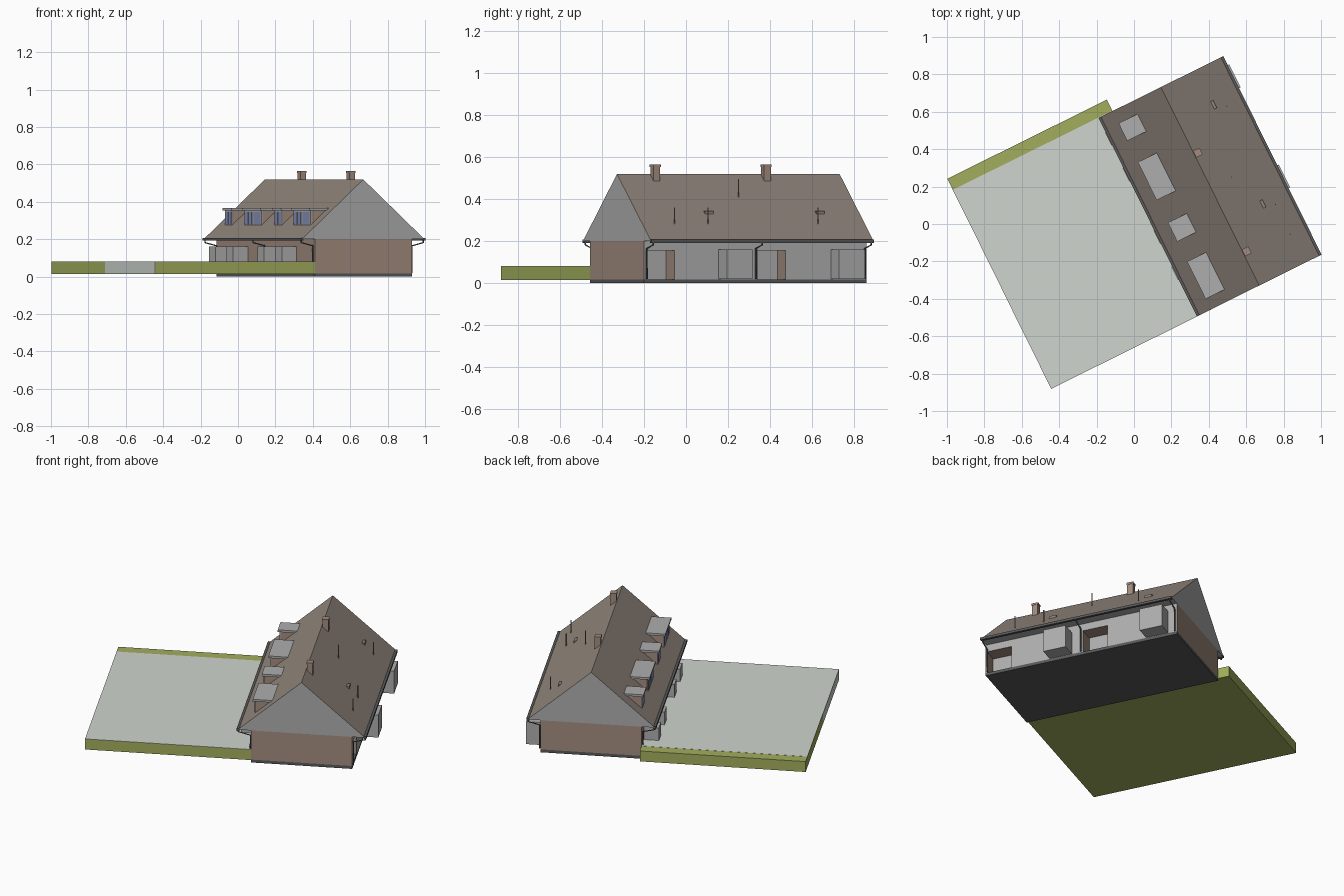
import bpy, bmesh, math
from mathutils import Vector

if "Cube" in bpy.data.objects:
    bpy.data.objects.remove(bpy.data.objects["Cube"])

ANG = math.radians(26.36)   # whole plot is turned about z


def mat(name, rgb):
    m = bpy.data.materials.new(name)
    m.diffuse_color = (*rgb, 1)
    m.use_nodes = True
    m.node_tree.nodes["Principled BSDF"].inputs["Base Color"].default_value = m.diffuse_color
    return m


BRICK = mat("brick", (0.36, 0.26, 0.21))
TILE = mat("roof_tile", (0.28, 0.235, 0.2))
GREEN = mat("hedge_green", (0.36, 0.42, 0.11))
LAWN = mat("pale_paving", (0.62, 0.66, 0.62))
GREY = mat("render_grey", (0.42, 0.42, 0.42))
DARK = mat("dark_grey", (0.1, 0.1, 0.1))
BLUE = mat("window_blue", (0.25, 0.28, 0.5))


def prism(name, pts, axis, lo, hi, mats, pick=None):
    """Extrude a profile along y (points x,z) or z (points x,y)."""
    bm = bmesh.new()
    place = (lambda p, t: (p[0], t, p[1])) if axis == 'y' else (lambda p, t: (p[0], p[1], t))
    a = [bm.verts.new(place(p, lo)) for p in pts]
    b = [bm.verts.new(place(p, hi)) for p in pts]
    bm.faces.new(a)
    bm.faces.new(b)
    n = len(pts)
    for i in range(n):
        bm.faces.new((a[i], a[(i + 1) % n], b[(i + 1) % n], b[i]))
    bmesh.ops.recalc_face_normals(bm, faces=bm.faces)
    if pick:
        for f in bm.faces:
            f.material_index = pick(f.normal)
    me = bpy.data.meshes.new(name)
    bm.to_mesh(me)
    bm.free()
    for m in mats:
        me.materials.append(m)
    ob = bpy.data.objects.new(name, me)
    ob.rotation_euler.z = ANG
    bpy.context.collection.objects.link(ob)
    return ob


def box(name, x0, x1, y0, y1, z0, z1, m):
    return prism(name, [(x0, y0), (x1, y0), (x1, y1), (x0, y1)], 'z', z0, z1, [m])


def pipe(name, pts, r, m):
    cu = bpy.data.curves.new(name, 'CURVE')
    cu.dimensions = '3D'
    cu.bevel_depth = r
    cu.bevel_resolution = 1
    cu.use_fill_caps = True
    sp = cu.splines.new('POLY')
    sp.points.add(len(pts) - 1)
    for q, p in zip(sp.points, pts):
        q.co = (*p, 1)
    cu.materials.append(m)
    ob = bpy.data.objects.new(name, cu)
    ob.rotation_euler.z = ANG
    bpy.context.collection.objects.link(ob)


XL, XR, END = 0.165, 0.745, 0.592           # wall faces
EL, ER, RX, ZE, ZR = 0.094, 0.814, 0.454, 0.2, 0.52   # eaves and ridge

# Garden block with pale surface
box("garden_block", -0.787, XL, -0.593, 0.66, 0.015, 0.08, GREEN)
box("garden_surface", -0.787, XL, -0.593, 0.594, 0.079, 0.081, LAWN)
box("garden_end_panel", -0.788, -0.78, -0.593, 0.01, 0.016, 0.0805, LAWN)

# House walls: footprint notched by two recessed porches on the right side
side = lambda n: 1 if n.x > 0.5 else 0
IN = XR - 0.09
box("floor_slab", XL, XR, -END, END, 0, 0.018, DARK)
foot = [(XL, -END), (XR, -END), (XR, -0.585), (IN, -0.585), (IN, -0.431), (XR, -0.431),
        (XR, 0.01), (IN, 0.01), (IN, 0.161), (XR, 0.161), (XR, END), (XL, END)]
prism("lower_walls", foot, 'z', 0.018, 0.155, [BRICK, GREY], side)
prism("upper_walls", [(XL, -END), (XR, -END), (XR, END), (XL, END)], 'z', 0.155, ZE,
      [BRICK, GREY], side)

# Roof: tiled slopes, grey gables
prism("roof", [(EL, ZE), (ER, ZE), (ER, ZE + .005), (RX, ZR), (EL, ZE + .005)], 'y', -END, END,
      [GREY, TILE], lambda n: 1 if n.z > 0.3 else 0)

# Gutters and downpipes, both sides
for s, e, w in ((-1, EL, XL), (1, ER, XR)):
    x = e + s * 0.004
    box("gutter", x - .008, x + .008, -END, END, 0.192, 0.207, DARK)
    for y in (-0.58, 0.0, 0.58):
        wx = w + s * 0.006
        pipe("downpipe", [(x, y, .194), (x, y, .182), (wx, y, .165), (wx, y, .02)], 0.004, DARK)

# Garden-side bay windows and larger right-side bays
for y in (0.428, 0.215, -0.158, -0.372):
    box("left_bay", 0.078, XL, y, y + 0.079, 0.02, 0.16, GREY)
for y in (0.401, -0.196):
    box("right_bay", XR, 0.835, y, y + 0.137, 0.02, 0.16, GREY)

# Flat-roofed dormers with windows
for y0, y1, n in ((.414, .519, 1), (.06, .287, 2), (-.187, -.074, 1), (-.529, -.306, 2)):
    prism("dormer", [(.18, .27), (.28, .357), (.18, .357)], 'y', y0 + .008, y1 - .008, [BRICK])
    prism("dormer_roof", [(.165, .353), (.27, .353), (.283, .366), (.165, .366)],
          'y', y0, y1, [GREY])
    step = (y1 - y0 - .016) / n
    for i in range(n):
        a = y0 + .008 + i * step
        box("dormer_frame", .175, .182, a + .002, a + step - .002, .272, .353, GREY)
        for k in (0, 1):
            c = a + .01 + k * (step - .02) / 2
            box("dormer_glass", .173, .18, c + .002, c + (step - .02) / 2 - .002,
                .279, .346, BLUE)

# Chimneys
for y in (0.19, -0.399):
    box("chimney", .458, .492, y - .018, y + .018, .47, .555, BRICK)
    box("chimney_cap", .456, .494, y - .02, y + .02, .553, .565, BRICK)

# Roof vent pipes and small ridge-parallel vents
for x, y, z in ((.724, -.42, .275), (.578, -.007, .41), (.724, .344, .275), (.724, -.242, .275)):
    pipe("vent_pipe", [(x, y, z - .01), (x, y, z + .085)], 0.003, BRICK)
for y in (.382, -.21):
    box("roof_vent", .657, .673, y - .022, y + .022, .32, .343, TILE)
